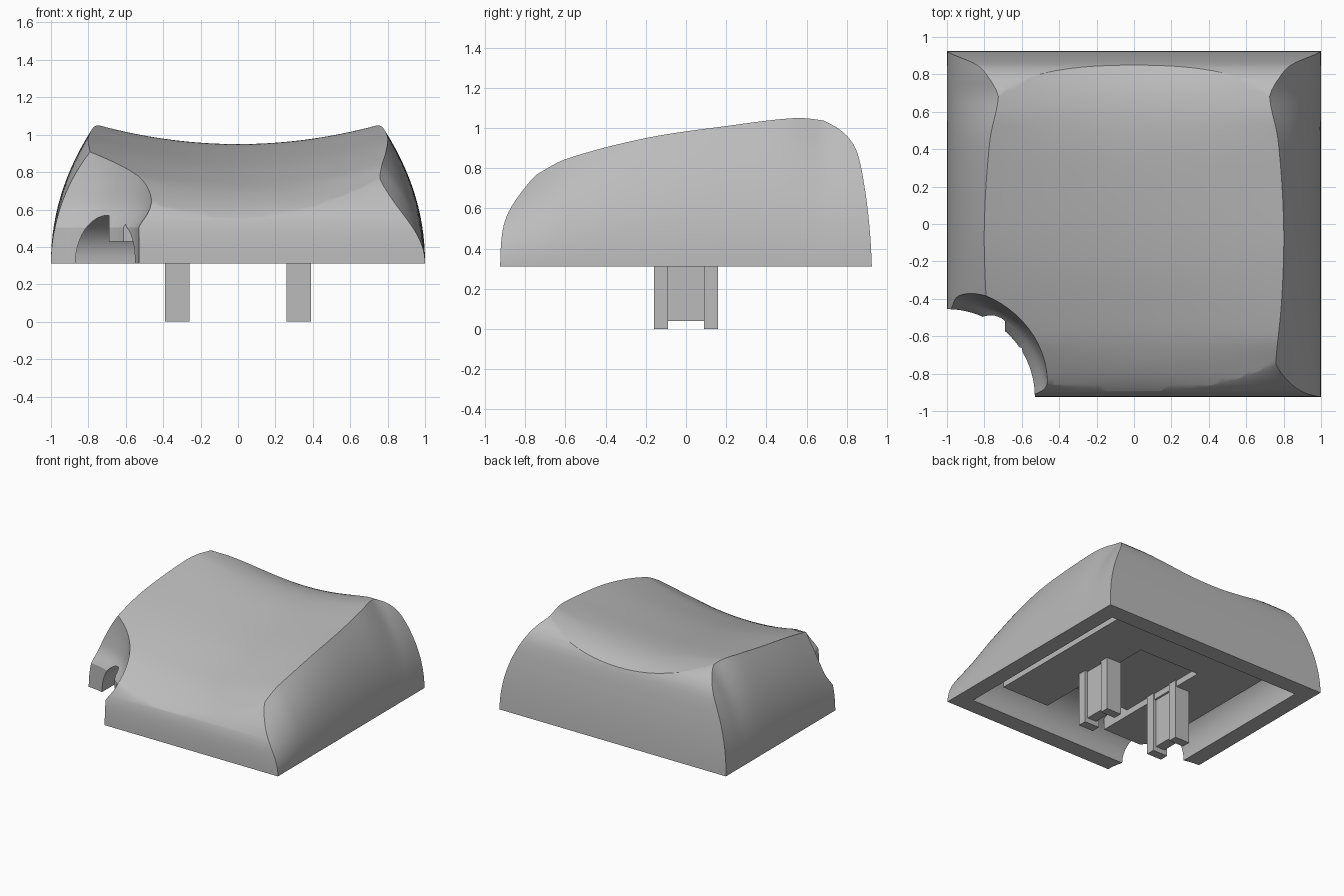
import bpy, bmesh, math

if "Cube" in bpy.data.objects:
    bpy.data.objects.remove(bpy.data.objects["Cube"], do_unlink=True)

grey = bpy.data.materials.new("light_grey_plastic")
grey.use_nodes = True
grey.diffuse_color = (0.5, 0.5, 0.5, 1)
grey.node_tree.nodes["Principled BSDF"].inputs["Base Color"].default_value = (0.5, 0.5, 0.5, 1)

BASE = 0.31


def curve(points, t):
    """Smooth interpolation through (t, value) points."""
    n = len(points)
    i = max(k for k in range(n - 1) if k == 0 or points[k][0] <= t)

    def slope(k):
        a, b = points[max(k - 1, 0)], points[min(k + 1, n - 1)]
        return (b[1] - a[1]) / (b[0] - a[0])

    (t0, v0), (t1, v1) = points[i], points[i + 1]
    h = t1 - t0
    u = (t - t0) / h
    return ((2*u**3 - 3*u**2 + 1) * v0 + (u**3 - 2*u**2 + u) * h * slope(i)
            + (3*u**2 - 2*u**3) * v1 + (u**3 - u**2) * h * slope(i + 1))


def steps(a, b, n):
    return [a + (b - a) * i / n for i in range(n + 1)]


def loft(name, rings):
    """Skin closed rings of equal length and cap both ends."""
    bm = bmesh.new()
    loops = [[bm.verts.new(p) for p in ring] for ring in rings]
    for a, b in zip(loops, loops[1:]):
        for i in range(len(a)):
            j = (i + 1) % len(a)
            bm.faces.new((a[i], a[j], b[j], b[i]))
    bm.faces.new(loops[0])
    bm.faces.new(loops[-1])
    bmesh.ops.recalc_face_normals(bm, faces=bm.faces)
    mesh = bpy.data.meshes.new(name)
    bm.to_mesh(mesh)
    bm.free()
    mesh.materials.append(grey)
    obj = bpy.data.objects.new(name, mesh)
    bpy.context.collection.objects.link(obj)
    return obj


def box(name, x0, x1, y0, y1, z0, z1):
    return loft(name, [[(x0, y0, z), (x1, y0, z), (x1, y1, z), (x0, y1, z)] for z in (z0, z1)])


def boolean(obj, cutter, operation):
    mod = obj.modifiers.new(operation.lower(), "BOOLEAN")
    mod.object, mod.operation, mod.solver = cutter, operation, "EXACT"
    bpy.context.view_layer.objects.active = obj
    bpy.ops.object.modifier_apply(modifier=mod.name)


# Shell: cross-sections along y with bowed sides and a dished top
CENTRE_Z = [(-1, .42), (-.9, .548), (-.8, .625), (-.65, .7), (-.5, .752), (-.2, .835),
            (.2, .91), (.5, .948), (.7, .938), (.85, .885), (1, .78)]
EDGE_Z = [(-1, .62), (-.9, .68), (-.75, .765), (-.6, .845), (-.2, .95), (.2, 1.01),
          (.55, 1.05), (.7, 1.036), (.85, 1.02), (1, 1.01)]
EDGE_X = [(-1, .75), (-.75, .757), (-.4, .79), (0, .8), (.45, .77), (.68, .725),
          (.8, .745), (1, .76)]


def section(y):
    cz, ez, ex = (curve(c, y) for c in (CENTRE_Z, EDGE_Z, EDGE_X))
    side = [(1 - (1 - ex) * t ** 2.1, BASE + (ez - BASE) * t) for t in steps(0, 1, 14)]
    dish = [(ex * u, cz + (ez - cz) * u * u) for u in steps(1, -1, 32)[1:-1]]
    outline = side + dish + [(-x, z) for x, z in reversed(side)]
    return [(x, y, z) for x, z in outline]


shell = loft("keycap_shell", [section(y) for y in steps(-1, 1, 56)])

# Front and back walls trim the shell
FRONT_Y = [(.2, -.925), (.31, -.925), (.42, -.921), (.5, -.911), (.56, -.893), (.62, -.862),
           (.7, -.805), (.76, -.752), (.81, -.69), (.87, -.6), (1.2, -.2)]
BACK_Y = [(.2, .925), (.31, .925), (.5, .914), (.7, .89), (.87, .855), (.945, .815),
          (1, .755), (1.035, .69), (1.2, .35)]
heights = steps(.2, 1.2, 50)
profile = [(curve(FRONT_Y, z), z) for z in heights]
profile += [(curve(BACK_Y, z), z) for z in reversed(heights)]
end_walls = loft("end_wall_cutter", [[(x, y, z) for y, z in profile] for x in (-1.2, 1.2)])
boolean(shell, end_walls, "INTERSECT")

# Hollow underside with a domed gutter
dome = [(.2, 0)] + [(BASE + .26 * math.sin(a), .18 * (1 - math.cos(a)))
                    for a in steps(0, math.pi / 2, 12)]
cavity = loft("cavity_cutter", [
    [(sx * (.87 - d), sy * (.79 - d * 1.7), z) for sx, sy in ((-1, -1), (1, -1), (1, 1), (-1, 1))]
    for z, d in dome])
boolean(shell, cavity, "DIFFERENCE")

# Underside plate: two side pads, a back pad and a raised pocket ceiling
pads = [box("left_underside_pad", .27, .69, -.66, .65, .43, .58),
        box("right_underside_pad", -.69, -.27, -.66, .65, .43, .58),
        box("back_underside_pad", -.27, .27, .4, .65, .43, .58),
        box("pocket_ceiling", -.27, .27, -.4, .4, .48, .58)]

# Scooped notch in the front corner
NOTCH_R = [(.2, .47), (.505, .47), (.515, .475), (.6, .53), (.7, .555), (.85, .575), (1.2, .6)]
notch = loft("notch_cutter", [
    [(-1 + r * math.cos(a), -.925 + r * math.sin(a), z) for a in steps(0, math.tau, 72)[:-1]]
    for z in [.2, .505] + steps(.52, 1.2, 24) for r in [curve(NOTCH_R, z)]])
boolean(shell, notch, "DIFFERENCE")
boolean(pads[1], notch, "DIFFERENCE")

for helper in (end_walls, cavity, notch):
    bpy.data.objects.remove(helper, do_unlink=True)

# Stems: a narrow web between two wider flanges
for side, x in (("left", .325), ("right", -.325)):
    box(side + "_stem_web", x - .04, x + .04, -.1, .1, .04, .5)
    for end, y in (("front", -.125), ("back", .125)):
        box(f"{side}_stem_{end}_flange", x - .065, x + .065, y - .035, y + .035, 0, .5)

# Smooth shading with crisp creases on the shell
bpy.ops.object.select_all(action="DESELECT")
shell.select_set(True)
bpy.context.view_layer.objects.active = shell
bpy.ops.object.shade_smooth_by_angle(angle=math.radians(28))
